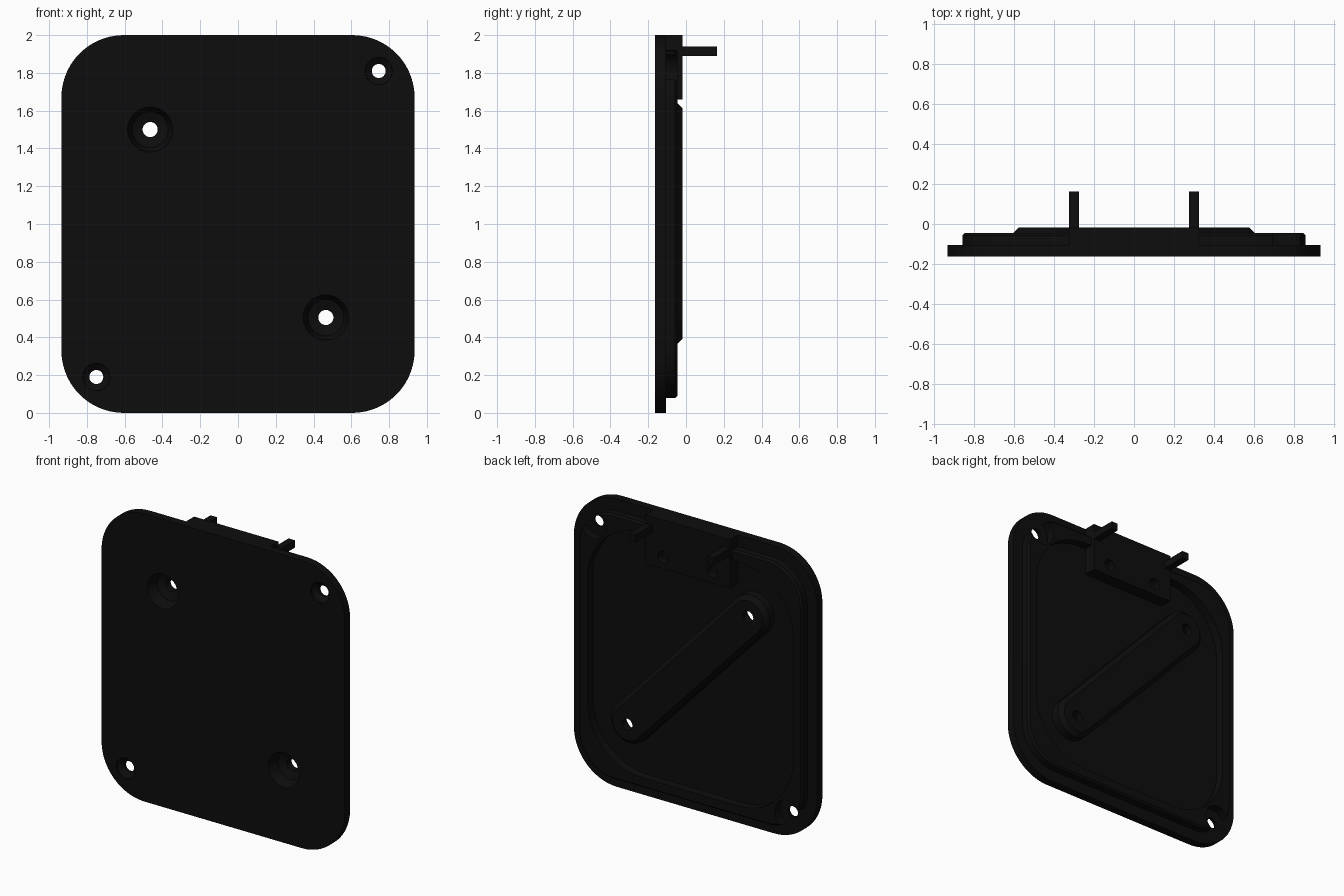
import bpy, bmesh, math

if "Cube" in bpy.data.objects:
    bpy.data.objects.remove(bpy.data.objects["Cube"])

black = bpy.data.materials.new("matte black")
black.diffuse_color = (0.004, 0.004, 0.004, 1)
black.use_nodes = True
black.node_tree.nodes["Principled BSDF"].inputs["Base Color"].default_value = black.diffuse_color

FRONT, FLOOR, RIM, TOP, TIP = -0.163, -0.105, -0.045, -0.018, 0.163


def rounded(w, h, r, cz=1.0, n=14):
    """Rounded rectangle outline in x, z with half sizes w and h."""
    pts = []
    for k, (sx, sz) in enumerate([(1, 1), (-1, 1), (-1, -1), (1, -1)]):
        for i in range(n + 1):
            a = math.pi / 2 * (k + i / n)
            pts.append((sx * (w - r) + r * math.cos(a), cz + sz * (h - r) + r * math.sin(a)))
    return pts


def circle(x, z, r, n=32):
    return [(x + r * math.cos(2 * math.pi * i / n), z + r * math.sin(2 * math.pi * i / n)) for i in range(n)]


def box(x, z, w, h):
    return [(x + w, z + h), (x - w, z + h), (x - w, z - h), (x + w, z - h)]


def slot(ax, az, bx, bz, r, n=16):
    """Round-ended bar outline between two points."""
    d = math.atan2(bz - az, bx - ax)
    pts = []
    for cx, cz, s in ((bx, bz, d - math.pi / 2), (ax, az, d + math.pi / 2)):
        for i in range(n + 1):
            a = s + math.pi * i / n
            pts.append((cx + r * math.cos(a), cz + r * math.sin(a)))
    return pts


def loft(name, *rings):
    """Solid through matching outlines, each given with its y position."""
    bm = bmesh.new()
    loops = [[bm.verts.new((x, y, z)) for x, z in pts] for pts, y in rings]
    for a, b in zip(loops, loops[1:]):
        for i in range(len(a)):
            j = (i + 1) % len(a)
            bm.faces.new((a[i], a[j], b[j], b[i]))
    bm.faces.new(loops[0])
    bm.faces.new(loops[-1])
    bmesh.ops.recalc_face_normals(bm, faces=bm.faces)
    me = bpy.data.meshes.new(name)
    bm.to_mesh(me)
    bm.free()
    me.materials.append(black)
    ob = bpy.data.objects.new(name, me)
    bpy.context.collection.objects.link(ob)
    return ob


def activate(ob):
    bpy.ops.object.select_all(action='DESELECT')
    ob.select_set(True)
    bpy.context.view_layer.objects.active = ob


def cut(ob, *cutters):
    for c in cutters:
        activate(ob)
        m = ob.modifiers.new("cut", 'BOOLEAN')
        m.operation, m.solver, m.object = 'DIFFERENCE', 'EXACT', c
        bpy.ops.object.modifier_apply(modifier=m.name)


# Main parts
plate = loft("cover_plate", (rounded(0.935, 1, 0.33), FRONT), (rounded(0.935, 1, 0.33), FLOOR))
rim = loft("raised_rim", (rounded(0.86, 0.92, 0.27), FLOOR), (rounded(0.86, 0.92, 0.27), RIM - 0.012),
           (rounded(0.848, 0.908, 0.258), RIM))
A, B = (-0.465, 1.5), (0.465, 0.505)
bar = loft("diagonal_bar", (slot(*A, *B, 0.142), FLOOR), (slot(*A, *B, 0.142), TOP - 0.03),
           (slot(*A, *B, 0.112), TOP))
block = loft("hinge_block", (box(0, 1.83, 0.325, 0.17), FLOOR), (box(0, 1.83, 0.325, 0.17), TOP))
pins = [loft("pin_" + n, (box(s * 0.3, 1.915, 0.025, 0.025), TOP), (box(s * 0.3, 1.915, 0.025, 0.025), TIP))
        for n, s in (("right", 1), ("left", -1))]

# Cutters
tools = []


def tool(*rings):
    t = loft("cutter", *rings)
    t.hide_render = True
    tools.append(t)
    return t


# Recess inside the rim, and clearances around the corner screws
cut(rim, tool((rounded(0.79, 0.85, 0.42), -0.2), (rounded(0.79, 0.85, 0.42), 0.1)))
for x, z in ((0.745, 1.81), (-0.75, 0.19)):
    cut(rim, tool((circle(x, z, 0.1), -0.2), (circle(x, z, 0.1), 0.1)))
    cut(plate, tool((circle(x, z, 0.072), -0.2), (circle(x, z, 0.072), FRONT + 0.012),
                    (circle(x, z, 0.037), FRONT + 0.04), (circle(x, z, 0.037), 0.1)))

# Recessed screw holes through the plate and bar
for x, z in (A, B):
    t = tool((circle(x, z, 0.12), -0.2), (circle(x, z, 0.12), FRONT), (circle(x, z, 0.095), FRONT + 0.075),
             (circle(x, z, 0.04), FRONT + 0.095), (circle(x, z, 0.04), 0.1))
    cut(plate, t)
    cut(bar, t)

# Blind holes low on the block
for x in (-0.19, 0.19):
    cut(block, tool((circle(x, 1.74, 0.04), TOP - 0.05), (circle(x, 1.74, 0.04), 0.1)))

# The block interrupts the rim
cut(rim, tool((box(0, 1.85, 0.325, 0.19), -0.2), (box(0, 1.85, 0.325, 0.19), 0.1)))

for t in tools:
    bpy.data.objects.remove(t)
for ob in (plate, rim, bar, block):
    activate(ob)
    bpy.ops.object.shade_smooth_by_angle(angle=math.radians(30))
